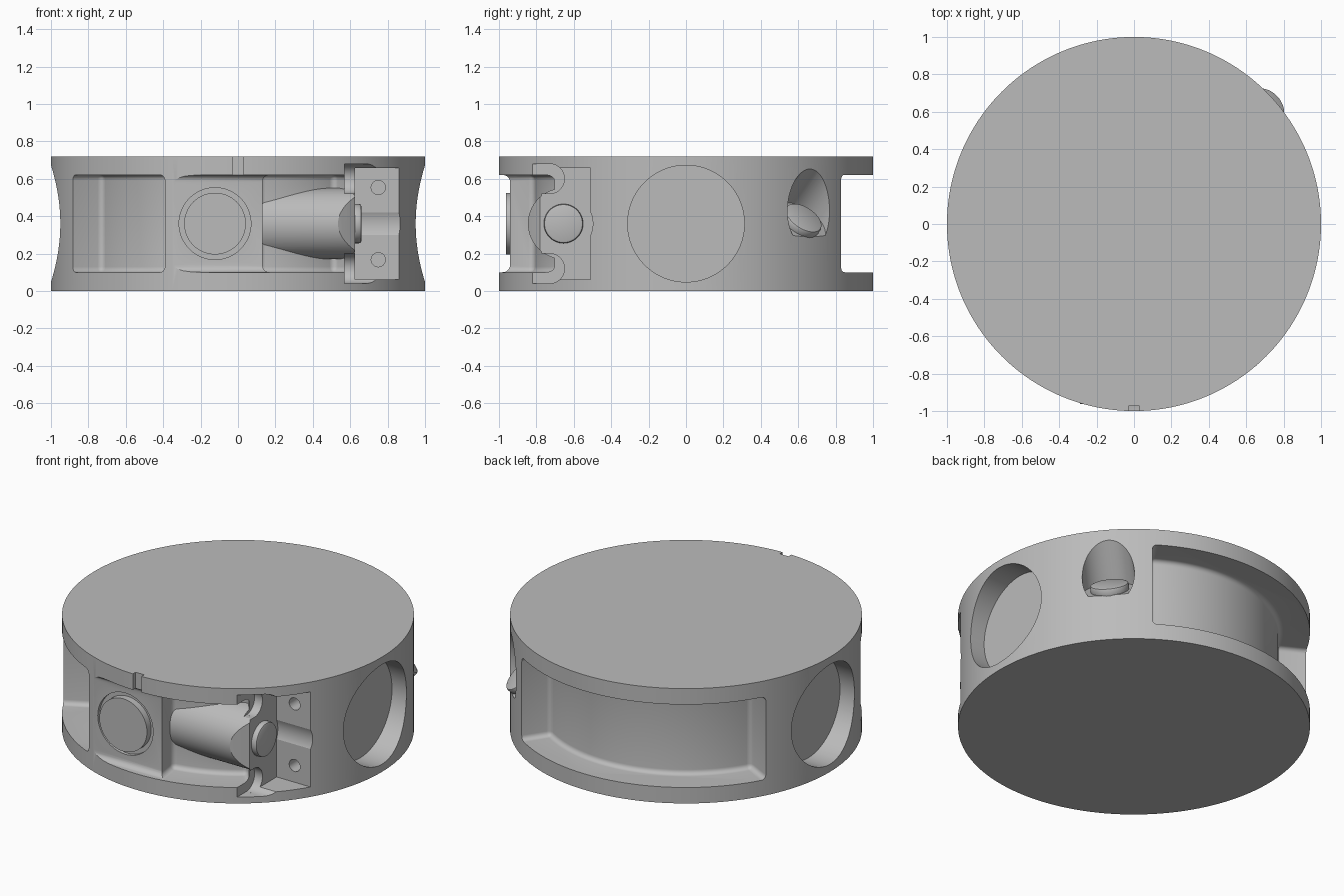
import bpy, bmesh, math
from mathutils import Matrix, Vector

if "Cube" in bpy.data.objects:
    bpy.data.objects.remove(bpy.data.objects["Cube"], do_unlink=True)

HEIGHT, MID = 0.72, 0.36
grey = bpy.data.materials.new("plain_grey")
grey.use_nodes = True
grey.diffuse_color = (0.5, 0.5, 0.5, 1)
grey.node_tree.nodes["Principled BSDF"].inputs["Base Color"].default_value = (0.5, 0.5, 0.5, 1)


def finish(name, bm):
    bmesh.ops.recalc_face_normals(bm, faces=bm.faces)
    mesh = bpy.data.meshes.new(name)
    bm.to_mesh(mesh)
    bm.free()
    ob = bpy.data.objects.new(name, mesh)
    ob.data.materials.append(grey)
    bpy.context.collection.objects.link(ob)
    return ob


def apply(ob, kind, **settings):
    mod = ob.modifiers.new(kind, kind)
    for key, value in settings.items():
        setattr(mod, key, value)
    bpy.context.view_layer.objects.active = ob
    bpy.ops.object.modifier_apply(modifier=mod.name)


def bevel(ob, width, segments=5):
    apply(ob, "BEVEL", width=width, segments=segments, limit_method="ANGLE",
          angle_limit=math.radians(40))


def cut(ob, cutter):
    cutter.hide_render = True
    apply(ob, "BOOLEAN", operation="DIFFERENCE", solver="EXACT", object=cutter)
    bpy.data.objects.remove(cutter, do_unlink=True)


def rod(name, start, end, radius, segments=64):
    """Cylinder between two points."""
    a, b = Vector(start), Vector(end)
    bm = bmesh.new()
    turn = (b - a).to_track_quat("Z", "Y").to_matrix().to_4x4()
    bmesh.ops.create_cone(bm, cap_ends=True, segments=segments, radius1=radius, radius2=radius,
                          depth=(b - a).length, matrix=Matrix.Translation((a + b) / 2) @ turn)
    return finish(name, bm)


def box(name, low, high):
    a, b = Vector(low), Vector(high)
    bm = bmesh.new()
    bmesh.ops.create_cube(bm, size=1, matrix=Matrix.Translation((a + b) / 2)
                          @ Matrix.Diagonal((*(b - a), 1)))
    return finish(name, bm)


def sector(name, start, end, inner=0.82, outer=1.15, low=0.1, high=0.62):
    """Rounded ring-sector cutter between two azimuths in degrees."""
    steps = int((end - start) / 2)
    angles = [math.radians(start + (end - start) * i / steps) for i in range(steps + 1)]
    outline = [(outer * math.cos(a), outer * math.sin(a), low) for a in angles]
    outline += [(inner * math.cos(a), inner * math.sin(a), low) for a in reversed(angles)]
    bm = bmesh.new()
    face = bm.faces.new([bm.verts.new(p) for p in outline])
    up = bmesh.ops.extrude_face_region(bm, geom=[face])["geom"]
    bmesh.ops.translate(bm, vec=(0, 0, high - low),
                        verts=[v for v in up if isinstance(v, bmesh.types.BMVert)])
    ob = finish(name, bm)
    bevel(ob, 0.065)
    return ob


# Main drum
body = rod("drum_body", (0, 0, 0), (0, 0, HEIGHT), 1, 192)

# Curved pockets at the back and front right
cut(body, sector("back_pocket", 56, 152))
cut(body, sector("right_pocket", 208, 247))

# Front left pocket keeps a round horizontal barrel
PEG_Y = -0.655
front_pocket = sector("front_pocket", 278, 309)
cut(front_pocket, rod("barrel", (-0.2, PEG_Y, MID), (0.9, PEG_Y, MID), 0.19, 96))
cut(body, front_pocket)

# Shallow flat at the front with a round seat and a key slot above
flat = box("front_flat", (-0.5, -1.2, 0.1), (0.5, -0.94, 0.62))
bevel(flat, 0.04)
cut(body, flat)
KNOB_X = -0.123
cut(body, rod("knob_seat", (KNOB_X, -1.1, MID), (KNOB_X, -0.92, MID), 0.192))
cut(body, box("key_slot", (-0.03, -1.1, 0.58), (0.03, -0.972, 0.8)))

# Large round recesses on both sides
for side in (-1, 1):
    cut(body, rod("side_recess", (side * 0.85, 0, MID), (side * 1.2, 0, MID), 0.312, 96))

# Corner notch with clearance around the peg
cut(body, box("corner_notch", (0.625, -1.2, 0.062), (1.2, -0.51, 0.658)))
cut(body, rod("peg_clearance", (0.625, PEG_Y, MID), (1.2, PEG_Y, MID), 0.157))

# Upper and lower ear slots and screw holes
for side in (-1, 1):
    z = MID + side * 0.24
    cut(body, box("ear_slot", (0.57, -1.2, z - 0.08), (1.2, -0.73, z + 0.08)))
    cut(body, rod("ear_slot_end", (0.57, -0.73, z), (1.2, -0.73, z), 0.0799))
    z = MID + side * 0.193
    cut(body, rod("screw_hole", (0.75, -0.6, z), (0.75, -0.42, z), 0.038, 32))

# Slanted bore at the back left
azimuth = math.radians(41.5)
outward = Vector((math.cos(azimuth), math.sin(azimuth), 0))
axis = (outward + Vector((0, 0, 1))).normalized()
seat = outward * 0.925 + Vector((0, 0, 0.365))
cut(body, rod("slanted_bore", seat, seat + axis * 0.6, 0.15))

# Raised round parts
parts = [
    body,
    rod("front_knob", (KNOB_X, -0.9, MID), (KNOB_X, -0.962, MID), 0.165),
    rod("corner_peg", (0.6, PEG_Y, MID), (0.66, PEG_Y, MID), 0.105),
    rod("bore_button", seat - axis * 0.02, seat + axis * 0.04, 0.11),
]
for part in parts[2:]:
    bevel(part, 0.012, 2)

# Smooth shading with sharp edges kept
for ob in bpy.context.selected_objects:
    ob.select_set(False)
for part in parts:
    part.select_set(True)
bpy.context.view_layer.objects.active = body
bpy.ops.object.shade_smooth_by_angle(angle=math.radians(25))
